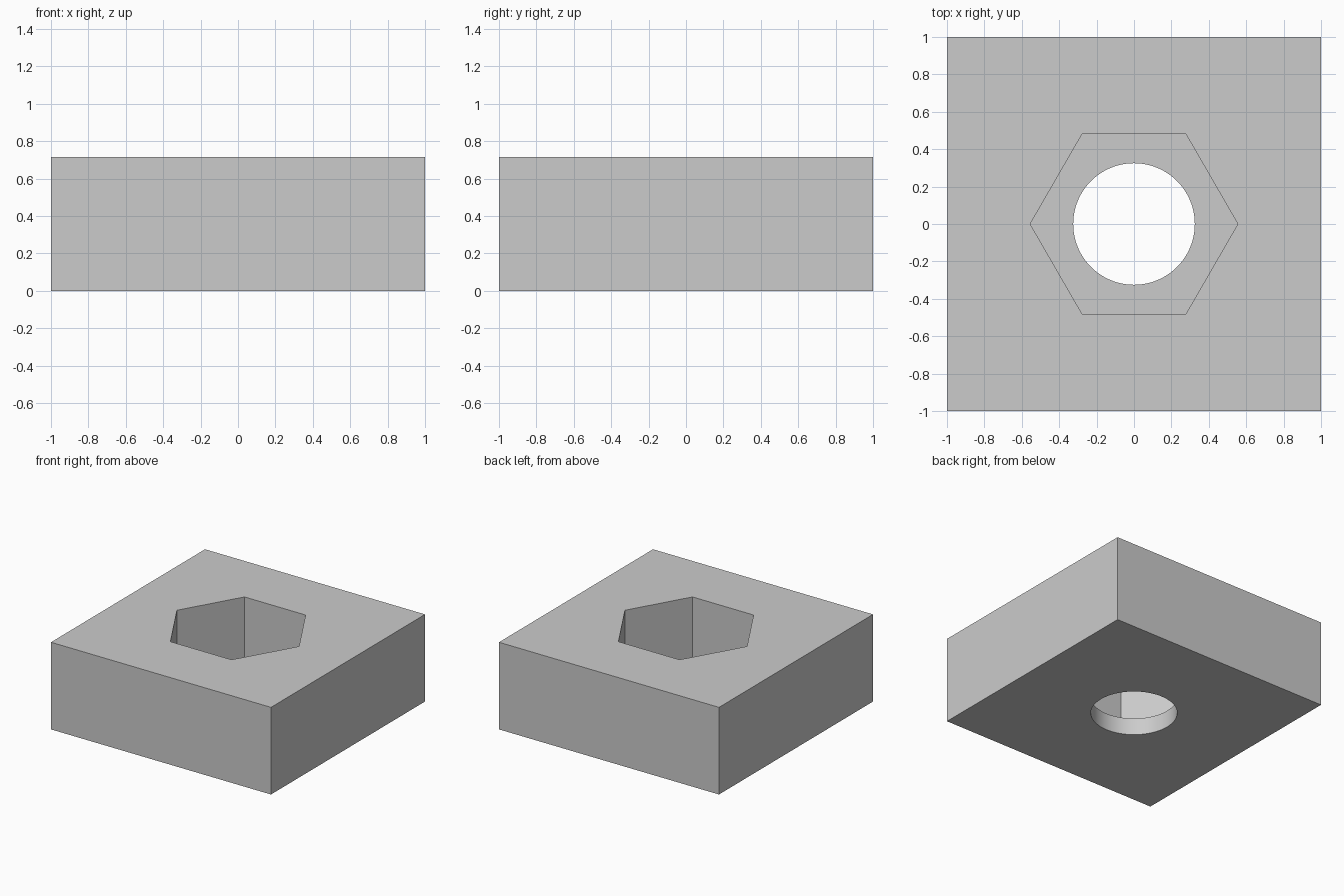
import bpy
import math

HEIGHT = 0.716
FLOOR = 0.14          # thickness left under the pocket
HEX_RADIUS = 0.555
HOLE_RADIUS = 0.325

cube = bpy.data.objects.get("Cube")
if cube:
    bpy.data.objects.remove(cube, do_unlink=True)

# Material
grey = bpy.data.materials.new("light grey")
grey.use_nodes = True
colour = (0.6, 0.6, 0.6, 1)
grey.diffuse_color = colour
for node in grey.node_tree.nodes:
    if node.type == 'BSDF_PRINCIPLED':
        node.inputs["Base Color"].default_value = colour


def prism(name, sides, radius, bottom, top, turn=0):
    """Upright prism between two heights."""
    bpy.ops.mesh.primitive_cylinder_add(
        vertices=sides, radius=radius, depth=top - bottom,
        location=(0, 0, (top + bottom) / 2), rotation=(0, 0, turn))
    obj = bpy.context.object
    obj.name = name
    obj.data.materials.append(grey)
    bpy.ops.object.transform_apply(location=True, rotation=True, scale=True)
    return obj


# Square block
block = prism("square_block", 4, math.sqrt(2), 0, HEIGHT, math.pi / 4)

# Hexagonal pocket with corners on the x axis, and round through hole
cutters = [
    prism("pocket_cutter", 6, HEX_RADIUS, FLOOR, HEIGHT + 0.2, math.pi / 2),
    prism("hole_cutter", 96, HOLE_RADIUS, -0.2, HEIGHT + 0.3),
]
bpy.context.view_layer.objects.active = block
for cutter in cutters:
    mod = block.modifiers.new(cutter.name, 'BOOLEAN')
    mod.operation = 'DIFFERENCE'
    mod.solver = 'EXACT'
    mod.object = cutter
    bpy.ops.object.modifier_apply(modifier=mod.name)
for cutter in cutters:
    bpy.data.objects.remove(cutter, do_unlink=True)

# Smooth the round wall, keep the flat faces crisp
bpy.ops.object.select_all(action='DESELECT')
block.select_set(True)
bpy.context.view_layer.objects.active = block
bpy.ops.object.shade_smooth_by_angle(angle=math.radians(30))
